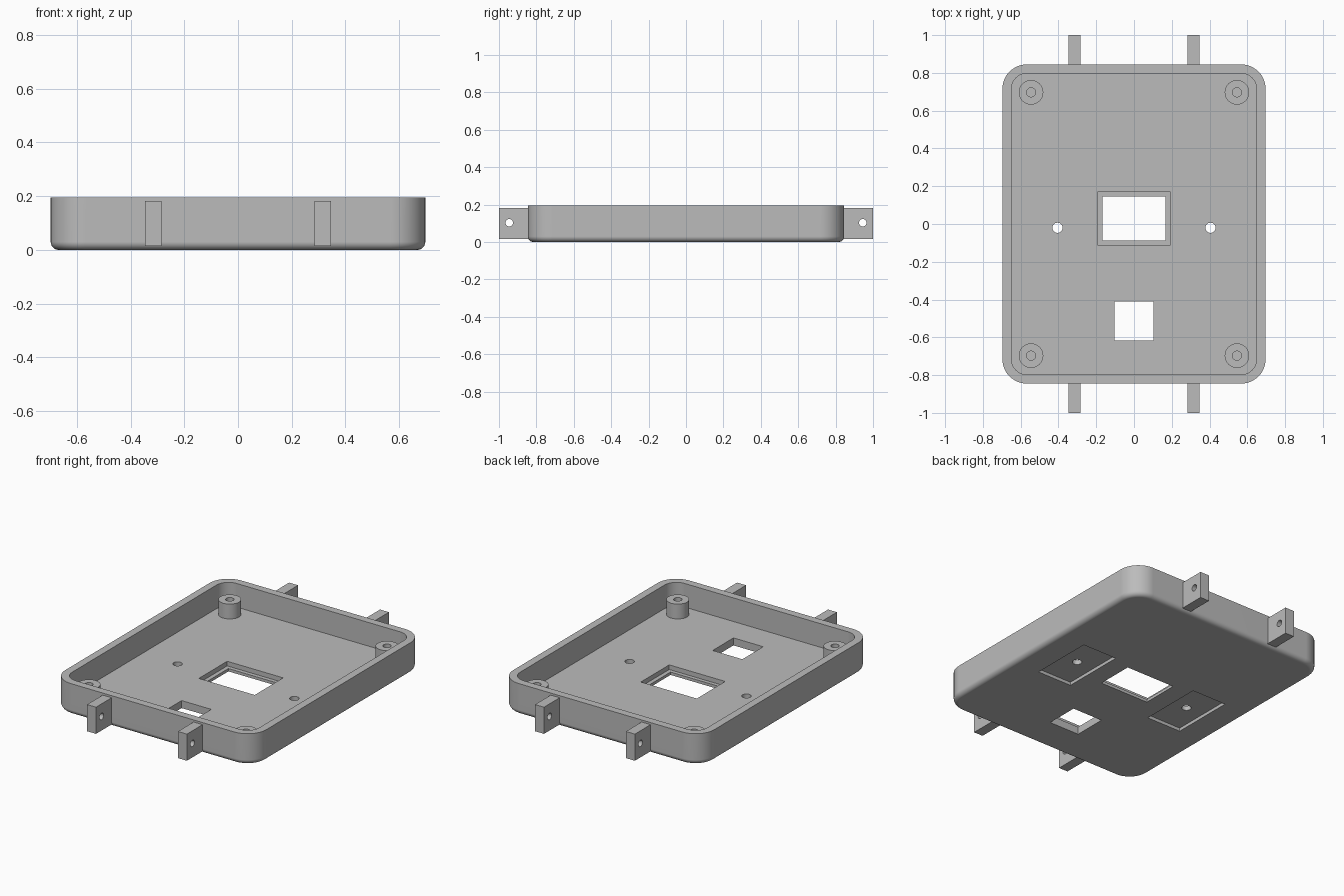
import bpy, bmesh, math

if "Cube" in bpy.data.objects:
    bpy.data.objects.remove(bpy.data.objects["Cube"], do_unlink=True)

grey = bpy.data.materials.new("plain grey")
grey.use_nodes = True
grey.diffuse_color = (0.5, 0.5, 0.5, 1)
bsdf = next(n for n in grey.node_tree.nodes if n.type == 'BSDF_PRINCIPLED')
bsdf.inputs["Base Color"].default_value = (0.5, 0.5, 0.5, 1)

FLOOR, RIM = 0.047, 0.195


def make(name, bm):
    bmesh.ops.recalc_face_normals(bm, faces=bm.faces)
    me = bpy.data.meshes.new(name)
    bm.to_mesh(me)
    bm.free()
    me.materials.append(grey)
    ob = bpy.data.objects.new(name, me)
    bpy.context.collection.objects.link(ob)
    return ob


def rounded_ring(bm, hx, hy, r, z, seg=12):
    """Ring of vertices around a rounded rectangle."""
    ring = []
    for k, (sx, sy) in enumerate(((1, 1), (-1, 1), (-1, -1), (1, -1))):
        for i in range(seg + 1):
            a = math.pi / 2 * (k + i / seg)
            ring.append(bm.verts.new((sx * (hx - r) + r * math.cos(a),
                                      sy * (hy - r) + r * math.sin(a), z)))
    return ring


def circle_ring(bm, r, z, seg=32):
    return [bm.verts.new((r * math.cos(2 * math.pi * i / seg),
                          r * math.sin(2 * math.pi * i / seg), z)) for i in range(seg)]


def skin(bm, rings):
    """Join successive rings with quads and cap both ends."""
    for a, b in zip(rings, rings[1:]):
        for i in range(len(a)):
            j = (i + 1) % len(a)
            bm.faces.new((a[i], a[j], b[j], b[i]))
    bm.faces.new(rings[0])
    bm.faces.new(rings[-1])


def box(name, x0, x1, y0, y1, z0, z1):
    bm = bmesh.new()
    bmesh.ops.create_cube(bm, size=1)
    for v in bm.verts:
        v.co = ((x0, x1)[v.co.x > 0], (y0, y1)[v.co.y > 0], (z0, z1)[v.co.z > 0])
    return make(name, bm)


def rod(name, r, length, loc, rot=(0, 0, 0)):
    bm = bmesh.new()
    skin(bm, [circle_ring(bm, r, -length / 2), circle_ring(bm, r, length / 2)])
    ob = make(name, bm)
    ob.location, ob.rotation_euler = loc, rot
    return ob


def cut(ob, cutters):
    """Subtract the cutters, bake the result and remove them."""
    for c in cutters:
        c.hide_render = True
        m = ob.modifiers.new("cut", 'BOOLEAN')
        m.operation, m.solver, m.object = 'DIFFERENCE', 'EXACT', c
    bpy.context.view_layer.update()
    dg = bpy.context.evaluated_depsgraph_get()
    me = bpy.data.meshes.new_from_object(ob.evaluated_get(dg))
    ob.modifiers.clear()
    ob.data = me
    for c in cutters:
        bpy.data.objects.remove(c, do_unlink=True)


def smooth(ob):
    bpy.ops.object.select_all(action='DESELECT')
    ob.select_set(True)
    bpy.context.view_layer.objects.active = ob
    bpy.ops.object.shade_smooth_by_angle(angle=math.radians(30))
    m = ob.modifiers.new("flat_face_normals", 'WEIGHTED_NORMAL')
    m.keep_sharp = True


# Tray: rounded outer shell with a filleted bottom edge and a hollow inside
bm = bmesh.new()
F = 0.03
rings = []
for i in range(7):
    a = math.pi / 2 * i / 6
    inset = F * (1 - math.sin(a))
    rings.append(rounded_ring(bm, 0.697 - inset, 0.845 - inset, 0.13 - inset, F * (1 - math.cos(a))))
rings.append(rounded_ring(bm, 0.697, 0.845, 0.13, RIM))
rings.append(rounded_ring(bm, 0.649, 0.797, 0.082, RIM))
rings.append(rounded_ring(bm, 0.649, 0.797, 0.082, FLOOR))
skin(bm, rings)
tray = make("tray", bm)

# Openings: stepped display window, square window, screw holes, underside pockets
cutters = [box("window_cut", -0.168, 0.168, -0.087, 0.145, -0.1, 0.1),
           box("window_step_cut", -0.194, 0.194, -0.111, 0.170, 0.018, 0.1),
           box("square_cut", -0.103, 0.103, -0.617, -0.411, -0.1, 0.1)]
for s in (-1, 1):
    x = s * 0.405
    cutters.append(rod("screw_cut", 0.027, 0.3, (x, -0.02, 0)))
    cutters.append(box("pocket_cut", x - 0.118, x + 0.118, -0.22, 0.18, -0.1, 0.02))
cut(tray, cutters)
smooth(tray)

# Corner standoffs with blind screw holes
for sx, side in ((-1, "right"), (1, "left")):
    for sy, end in ((-1, "front"), (1, "back")):
        bm = bmesh.new()
        skin(bm, [circle_ring(bm, r, z) for r, z in
                  ((0.065, FLOOR - 0.01), (0.065, 0.14), (0.024, 0.14), (0.024, FLOOR))])
        post = make(f"standoff_{end}_{side}", bm)
        post.location = (sx * 0.545, sy * 0.697, 0)
        smooth(post)

# Mounting lugs on the front and back walls, drilled sideways
for sx, side in ((-1, "right"), (1, "left")):
    for sy, end in ((-1, "front"), (1, "back")):
        x = sx * 0.315
        y0, y1 = sorted((sy * 0.825, sy * 1.0))
        lug = box(f"lug_{end}_{side}", x - 0.031, x + 0.031, y0, y1, 0.015, 0.182)
        cut(lug, [rod("lug_cut", 0.02, 0.3, (x, sy * 0.945, 0.103), (0, math.pi / 2, 0))])
        smooth(lug)
